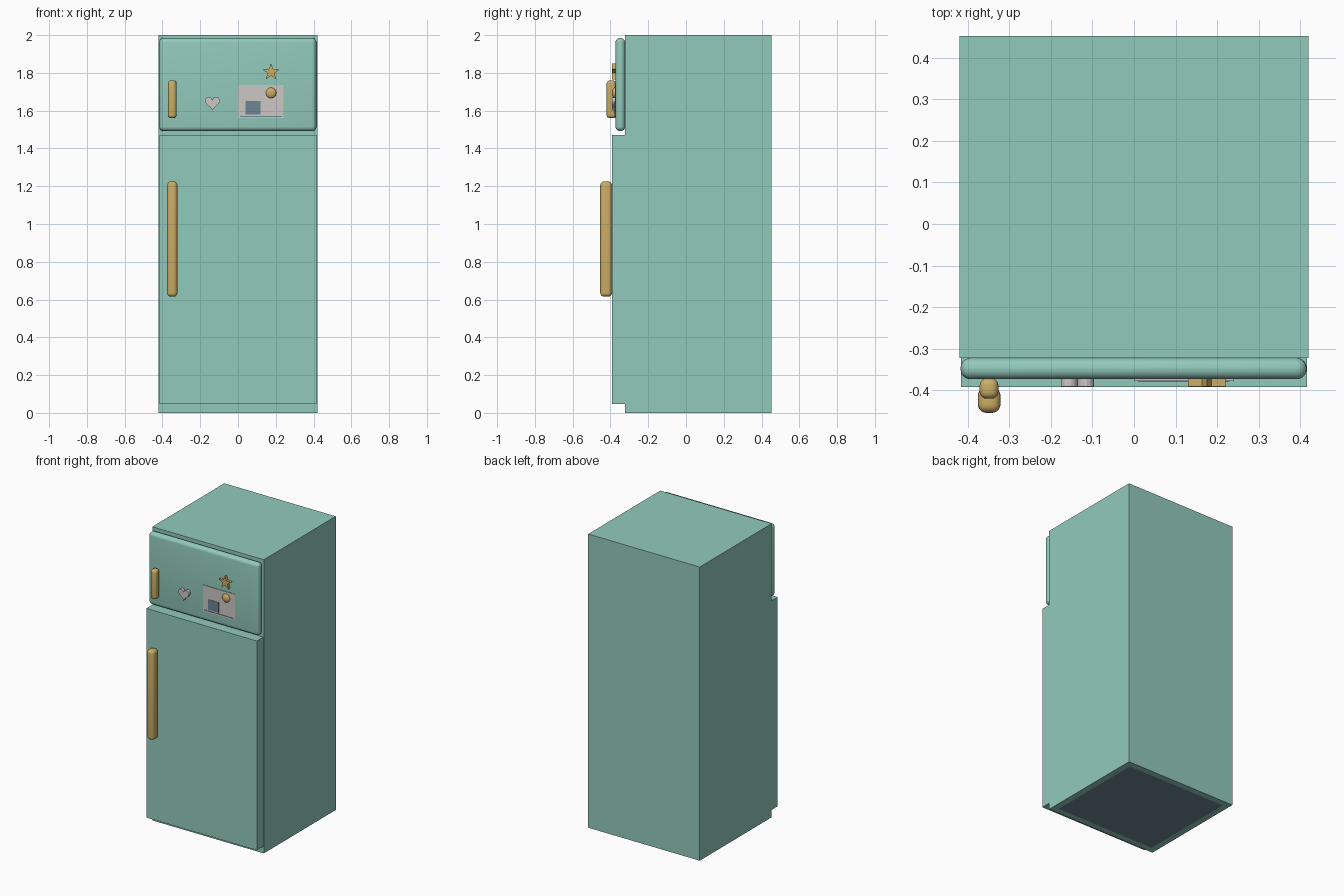
import bpy, bmesh, math
from mathutils import Matrix, Vector

cube = bpy.data.objects.get("Cube")
if cube:
    bpy.data.objects.remove(cube, do_unlink=True)


def material(name, color):
    mat = bpy.data.materials.new(name)
    mat.use_nodes = True
    mat.diffuse_color = (*color, 1)
    bsdf = next(n for n in mat.node_tree.nodes if n.type == 'BSDF_PRINCIPLED')
    bsdf.inputs["Base Color"].default_value = (*color, 1)
    return mat


MINT = material("mint enamel", (0.29, 0.59, 0.50))
GOLD = material("brass", (0.60, 0.42, 0.13))
SLATE = material("slate blue", (0.15, 0.24, 0.29))
PAPER = material("pale grey", (0.60, 0.57, 0.56))


def add(name, bm, *mats, smooth=False):
    bmesh.ops.recalc_face_normals(bm, faces=bm.faces)
    mesh = bpy.data.meshes.new(name)
    bm.to_mesh(mesh)
    bm.free()
    obj = bpy.data.objects.new(name, mesh)
    bpy.context.collection.objects.link(obj)
    for mat in mats:
        mesh.materials.append(mat)
    if smooth:
        bpy.ops.object.select_all(action='DESELECT')
        obj.select_set(True)
        bpy.context.view_layer.objects.active = obj
        bpy.ops.object.shade_smooth_by_angle(angle=math.radians(40))
    return obj


def box_mesh(x, y, z):
    """Box from (min, max) ranges."""
    bm = bmesh.new()
    size = [b - a for a, b in (x, y, z)]
    mid = Vector([(a + b) / 2 for a, b in (x, y, z)])
    bmesh.ops.create_cube(bm, size=1, matrix=Matrix.Translation(mid) @ Matrix.Diagonal((*size, 1)))
    return bm


def box(name, mat, x, y, z, round_by=0, segments=5):
    bm = box_mesh(x, y, z)
    if round_by:
        bmesh.ops.bevel(bm, geom=bm.edges[:], offset=round_by, segments=segments,
                        profile=0.5, affect='EDGES')
    return add(name, bm, mat, smooth=round_by > 0)


def plate(name, mat, outline, center, back, front):
    """Flat shape extruded from back to front along y."""
    bm = bmesh.new()
    cx, cz = center
    face = bm.faces.new([bm.verts.new((cx + x, back, cz + z)) for x, z in outline])
    moved = bmesh.ops.extrude_face_region(bm, geom=[face])["geom"]
    bmesh.ops.translate(bm, vec=(0, front - back, 0),
                        verts=[v for v in moved if isinstance(v, bmesh.types.BMVert)])
    return add(name, bm, mat)


# Cabinet with a dark panel inset in its underside
bm = box_mesh((-0.42, 0.42), (-0.322, 0.452), (0, 2))
bottom = min(bm.faces, key=lambda f: f.calc_center_median().z)
bmesh.ops.inset_region(bm, faces=[bottom], thickness=0.06)
bottom.material_index = 1
add("cabinet", bm, MINT, SLATE)

# Doors
box("fridge_door", MINT, (-0.416, 0.416), (-0.392, -0.322), (0.047, 1.472))
box("freezer_door", MINT, (-0.417, 0.415), (-0.373, -0.322), (1.492, 1.985), 0.024)

# Handles
box("fridge_handle", GOLD, (-0.375, -0.321), (-0.454, -0.392), (0.615, 1.225), 0.02)
box("freezer_handle", GOLD, (-0.371, -0.326), (-0.42, -0.371), (1.56, 1.76), 0.017)

# Drawing pinned to the freezer door, with a house and ground line
box("drawing_paper", PAPER, (0, 0.24), (-0.377, -0.372), (1.56, 1.737))
box("drawing_house", SLATE, (0.04, 0.12), (-0.379, -0.376), (1.58, 1.65))
box("drawing_ground", SLATE, (0.01, 0.23), (-0.379, -0.376), (1.567, 1.572))

# Round magnet holding the drawing
bm = bmesh.new()
bmesh.ops.create_uvsphere(bm, u_segments=24, v_segments=12, radius=0.028,
                          matrix=Matrix.Translation((0.175, -0.378, 1.694)) @ Matrix.Diagonal((1, 0.5, 1, 1)))
add("round_magnet", bm, GOLD, smooth=True)

# Star magnet
star = []
for i in range(10):
    r = 0.047 if i % 2 == 0 else 0.019
    a = math.pi / 2 + i * math.pi / 5
    star.append((r * math.cos(a), r * math.sin(a)))
plate("star_magnet", GOLD, star, (0.175, 1.804), -0.372, -0.391)

# Heart magnet
heart = []
for i in range(32):
    t = i * math.tau / 32
    heart.append((0.04 * math.sin(t) ** 3,
                  0.0025 * (13 * math.cos(t) - 5 * math.cos(2 * t) - 2 * math.cos(3 * t) - math.cos(4 * t))))
plate("heart_magnet", PAPER, heart, (-0.136, 1.643), -0.372, -0.391)
